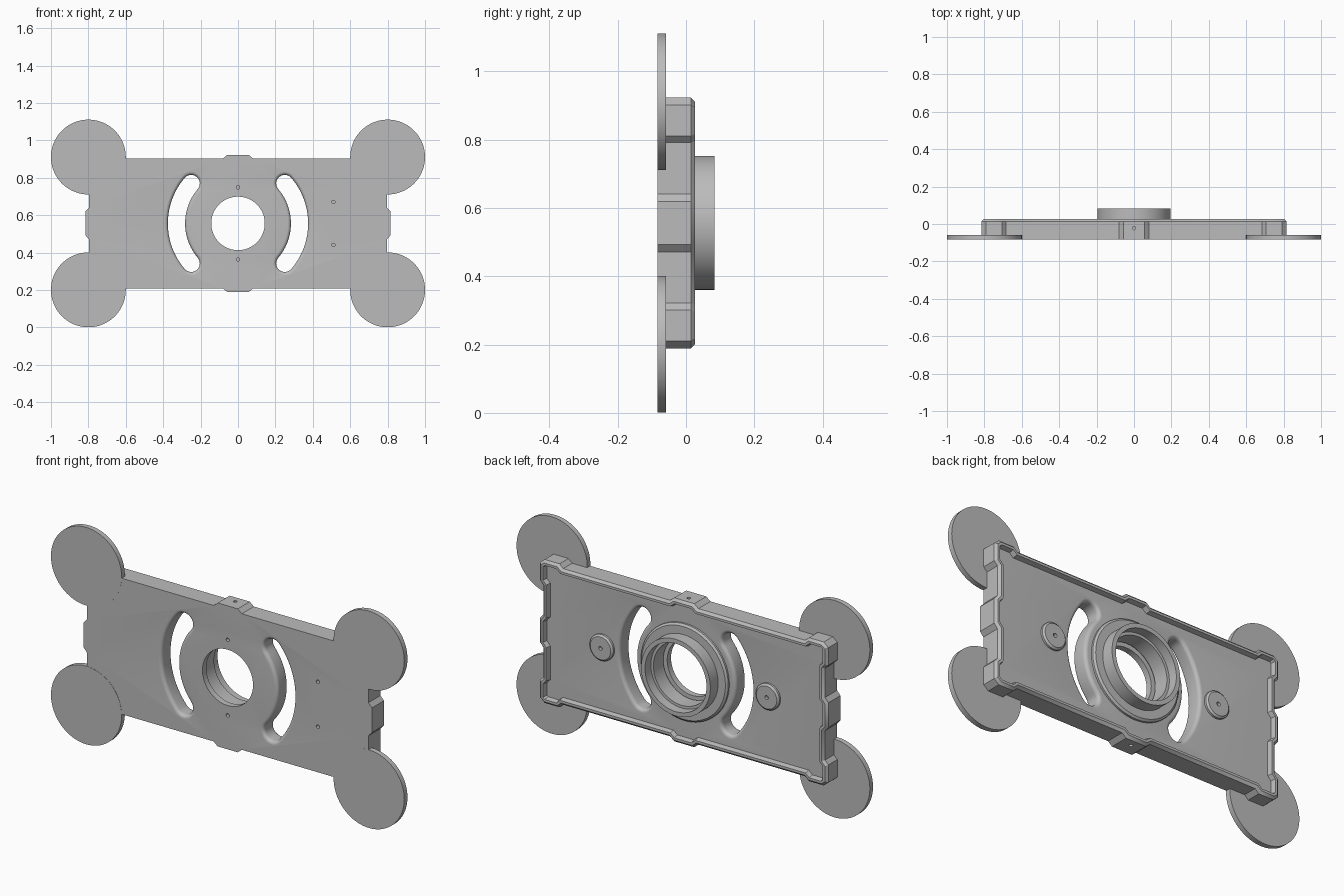
import bpy, bmesh, math
from mathutils import Vector

if "Cube" in bpy.data.objects:
    bpy.data.objects.remove(bpy.data.objects["Cube"])

CZ = 0.556                      # height of the plate centre
FRONT, FLOOR, RIM, TOP = -0.083, 0.002, 0.026, 0.083

grey = bpy.data.materials.new("plain grey")
grey.use_nodes = True
COLOR = (0.5, 0.5, 0.5, 1)
grey.diffuse_color = COLOR
grey.node_tree.nodes["Principled BSDF"].inputs["Base Color"].default_value = COLOR


def loft(name, loops, ring=False):
    """Skin equal-length loops; cap the ends, or join last to first."""
    bm = bmesh.new()
    rows = [[bm.verts.new(p) for p in loop] for loop in loops]
    pairs = list(zip(rows, rows[1:]))
    if ring:
        pairs.append((rows[-1], rows[0]))
    else:
        bm.faces.new(rows[0])
        bm.faces.new(rows[-1])
    n = len(rows[0])
    for a, b in pairs:
        for i in range(n):
            j = (i + 1) % n
            bm.faces.new((a[i], a[j], b[j], b[i]))
    bmesh.ops.recalc_face_normals(bm, faces=bm.faces[:])
    mesh = bpy.data.meshes.new(name)
    bm.to_mesh(mesh)
    bm.free()
    mesh.materials.append(grey)
    ob = bpy.data.objects.new(name, mesh)
    bpy.context.collection.objects.link(ob)
    return ob


def lathe(name, profile, x=0, z=CZ, n=96, ring=False):
    """Turn (radius, y) points about an axis along y."""
    angles = [math.tau * i / n for i in range(n)]
    return loft(name, [[(x + r * math.cos(a), y, z + r * math.sin(a)) for a in angles]
                       for r, y in profile], ring)


def smooth(ob):
    bpy.ops.object.select_all(action='DESELECT')
    ob.select_set(True)
    bpy.context.view_layer.objects.active = ob
    bpy.ops.object.shade_smooth_by_angle(angle=math.radians(30))


def cut(target, cutter):
    cutter.hide_render = True
    mod = target.modifiers.new("cut", 'BOOLEAN')
    mod.operation, mod.solver, mod.object = 'DIFFERENCE', 'EXACT', cutter
    bpy.context.view_layer.objects.active = target
    bpy.ops.object.modifier_apply(modifier=mod.name)
    bpy.data.objects.remove(cutter)


# Plate outline: one quarter, mirrored twice
quarter = [(.057, .367), (.08, .348), (.685, .348), (.706, .367), (.79, .367),
           (.816, .345), (.816, .255), (.797, .235), (.797, .085), (.816, .063)]
back = quarter[::-1]
outline = ([(x, v) for x, v in quarter] + [(x, -v) for x, v in back]
           + [(-x, -v) for x, v in quarter] + [(-x, v) for x, v in back])


def inset(points, d):
    result = []
    for i, p in enumerate(points):
        p = Vector(p)
        e1 = (p - Vector(points[i - 1])).normalized()
        e2 = (Vector(points[(i + 1) % len(points)]) - p).normalized()
        n1, n2 = Vector((e1.y, -e1.x)), Vector((e2.y, -e2.x))
        result.append(p + (n1 + n2) * d / (1 + n1.dot(n2)))
    return result


def section(d, y):
    return [(x, y, CZ + v) for x, v in inset(outline, d)]


# Plate with chamfered rim and shallow recessed back
plate = loft("plate", [section(0, FRONT), section(0, RIM - .012), section(.012, RIM),
                       section(.024, RIM), section(.03, FLOOR)])


# Curved slots with rounded edges
def slot_loop(side, grow, y, radius=.329, half=.046, sweep=math.radians(40.5)):
    pts, steps, w = [], 24, half + grow
    for s in (1, -1):                      # outer arc, cap, inner arc, cap
        for i in range(steps + 1):
            a = s * sweep * (2 * i / steps - 1)
            r = radius + s * w
            pts.append((r * math.cos(a), r * math.sin(a)))
        for i in range(1, 12):
            c, b = s * sweep, s * sweep + math.pi * i / 12
            b = b if s > 0 else math.pi - sweep + math.pi * i / 12
            pts.append((radius * math.cos(c) + w * math.cos(b),
                        radius * math.sin(c) + w * math.sin(b)))
    return [(side * x, y, CZ + v) for x, v in pts]


FILLET = .018
curve = [(FILLET * (1 - math.sin(t)), FILLET * (1 - math.cos(t)))
         for t in (math.pi / 2 * i / 6 for i in range(7))]
for side in (1, -1):
    front = [(g, FRONT + y) for g, y in curve]
    rear = [(g, FLOOR - y) for g, y in reversed(curve)]
    levels = [(FILLET, FRONT - .02)] + front + rear + [(FILLET, FLOOR + .02)]
    cut(plate, loft("slot_cutter", [slot_loop(side, g, y) for g, y in levels]))

# Central stepped bore
cut(plate, lathe("bore_cutter", [(.143, -.2), (.143, -.052), (.166, -.052), (.166, .2)]))

# Small blind holes in the front face
for x, v in ((0, .193), (0, -.193), (.51, .115), (.51, -.115)):
    cut(plate, lathe("hole_cutter", [(.009, -.2), (.009, -.05)], x, CZ + v, 24))

# Small blind holes in the top and bottom tabs
for s in (1, -1):
    circle = [(.009 * math.cos(math.tau * i / 24), -.022 + .009 * math.sin(math.tau * i / 24))
              for i in range(24)]
    cut(plate, loft("tab_hole_cutter", [[(x, y, CZ + s * h) for x, y in circle]
                                        for h in (.34, .4)]))
smooth(plate)

# Raised collar with stepped flange
smooth(lathe("collar", [(.16, -.045), (.18, -.045), (.18, -.01), (.247, -.01), (.247, .012),
                        (.237, .02), (.196, .02), (.196, TOP), (.174, TOP), (.174, .035),
                        (.16, .035)], ring=True))

# Round bosses on the back
for x, name in ((.47, "left_boss"), (-.47, "right_boss")):
    smooth(lathe(name, [(.067, -.01), (.067, .012), (.058, .02), (.01, .02), (.01, .004)],
                 x, n=48))

# Four corner discs
for x, side in ((.8, "left"), (-.8, "right")):
    for v, level in ((.355, "upper"), (-.355, "lower")):
        smooth(lathe(f"{level}_{side}_disc", [(.2, FRONT - .001), (.2, -.058)], x, CZ + v))
